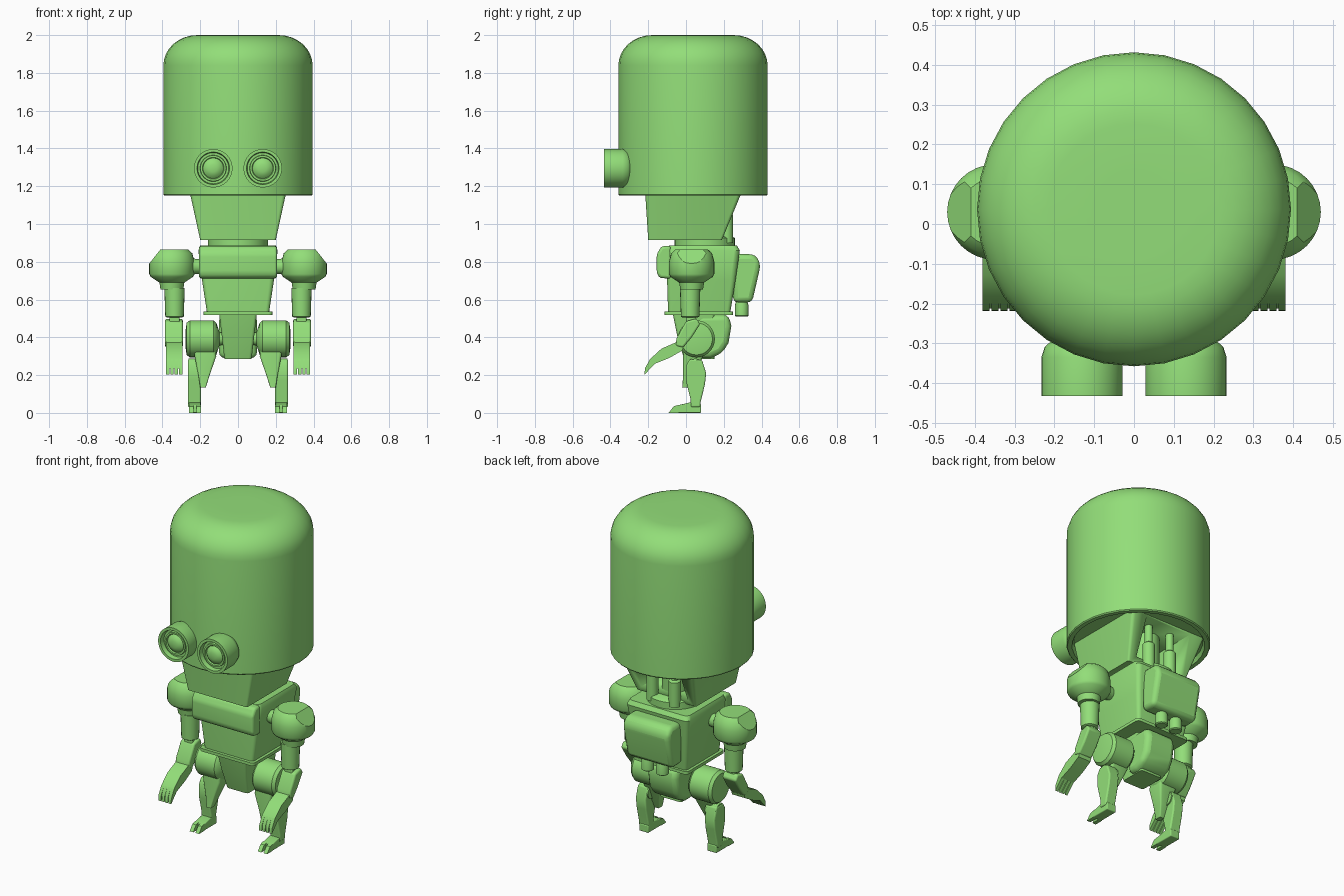
import bpy, bmesh, math
from mathutils import Matrix, Vector

if "Cube" in bpy.data.objects:
    bpy.data.objects.remove(bpy.data.objects["Cube"])

green = bpy.data.materials.new("robot green")
green.diffuse_color = (0.29, 0.73, 0.19, 1)
green.use_nodes = True
green.node_tree.nodes["Principled BSDF"].inputs["Base Color"].default_value = green.diffuse_color


def finish(name, bm, mirror=False, bevel=0, angle=35):
    bmesh.ops.recalc_face_normals(bm, faces=bm.faces)
    me = bpy.data.meshes.new(name)
    bm.to_mesh(me)
    bm.free()
    ob = bpy.data.objects.new(name, me)
    bpy.context.collection.objects.link(ob)
    me.materials.append(green)
    if bevel:
        m = ob.modifiers.new("bevel", 'BEVEL')
        m.width, m.segments, m.limit_method = bevel, 3, 'ANGLE'
    if mirror:
        ob.modifiers.new("mirror", 'MIRROR').use_mirror_merge = False
    bpy.ops.object.select_all(action='DESELECT')
    bpy.context.view_layer.objects.active = ob
    ob.select_set(True)
    bpy.ops.object.shade_smooth_by_angle(angle=math.radians(angle))
    return ob


def skin(bm, rings):
    """Bridge equal rings of points and cap both ends."""
    vs = [[bm.verts.new(p) for p in r] for r in rings]
    n = len(vs[0])
    for a, b in zip(vs, vs[1:]):
        for i in range(n):
            bm.faces.new((a[i], a[(i + 1) % n], b[(i + 1) % n], b[i]))
    bm.faces.new(vs[0])
    bm.faces.new(vs[-1])


def lathe(name, center, profile, axis='z', seg=32, **kw):
    """Turn (radius, height) pairs around an axis through center."""
    rot = {'z': Matrix(), 'x': Matrix.Rotation(math.pi / 2, 4, 'Y'),
           'y': Matrix.Rotation(math.pi / 2, 4, 'X')}[axis]
    rings = []
    for r, h in profile:
        rings.append([rot @ Vector((r * math.cos(math.tau * i / seg),
                                    r * math.sin(math.tau * i / seg), h)) + Vector(center)
                      for i in range(seg)])
    bm = bmesh.new()
    skin(bm, rings)
    return finish(name, bm, **kw)


def loft(name, sections, **kw):
    """Stack rounded rectangles: (z, x0, x1, y0, y1, corner radius)."""
    rings = []
    for z, x0, x1, y0, y1, r in sections:
        ring = []
        for k, (cx, cy) in enumerate(((x1 - r, y1 - r), (x0 + r, y1 - r),
                                      (x0 + r, y0 + r), (x1 - r, y0 + r))):
            for j in range(5):
                a = math.pi / 2 * (k + j / 4)
                ring.append((cx + r * math.cos(a), cy + r * math.sin(a), z))
        rings.append(ring)
    bm = bmesh.new()
    skin(bm, rings)
    return finish(name, bm, **kw)


def prism(name, pts, x0, x1, **kw):
    """Extrude a (y, z) side profile from x0 to x1."""
    bm = bmesh.new()
    skin(bm, [[(x, y, z) for y, z in pts] for x in (x0, x1)])
    return finish(name, bm, **kw)


def box_cutter(name, lo, hi, target):
    bm = bmesh.new()
    skin(bm, [[(x, lo[1], lo[2]), (x, hi[1], lo[2]), (x, hi[1], hi[2]), (x, lo[1], hi[2])]
              for x in (lo[0], hi[0])])
    cutter = finish(name, bm)
    cutter.hide_render = True
    cutter.hide_set(True)
    m = target.modifiers.new("cut", 'BOOLEAN')
    m.operation, m.object, m.solver = 'DIFFERENCE', cutter, 'EXACT'


# Head dome with a rounded crown and a recessed underside
crown = [(0.215 + 0.18 * math.cos(t), 1.84 + 0.16 * math.sin(t))
         for t in [math.pi / 2 * i / 8 for i in range(9)]]
lathe("head_dome", (0, 0.037, 0), [(0.355, 1.175), (0.365, 1.15), (0.39, 1.15), (0.395, 1.156)]
      + crown + [(0.1, 2.0)])

# Goggle eyes: barrel, stepped rim and domed lens
lathe("eye", (0.131, 0, 1.295),
      [(0.05, 0.285), (0.075, 0.292), (0.094, 0.31), (0.102, 0.335), (0.102, 0.433),
       (0.086, 0.433), (0.082, 0.405), (0.07, 0.405), (0.068, 0.418), (0.058, 0.418),
       (0.054, 0.41), (0.04, 0.423), (0.02, 0.43)], axis='y', mirror=True)

# Jaw block, hollowed at the back for the neck
jaw = loft("jaw", [(0.915, -0.2, 0.2, -0.2, 0.19, 0.012), (1.18, -0.258, 0.258, -0.217, 0.3, 0.02)])
box_cutter("jaw_cutter", (-0.155, 0.03, 0.95), (0.155, 0.5, 1.165), jaw)

# Neck
lathe("neck_base", (0, 0.1, 0), [(0.16, 0.87), (0.16, 0.925), (0.145, 0.935)])
lathe("neck_column", (0, 0.1, 0), [(0.075, 0.92), (0.075, 1.18)], seg=24)
lathe("neck_pipe", (0.075, 0.215, 0), [(0.034, 0.9), (0.034, 1.05), (0.022, 1.06), (0.022, 1.18)],
      seg=16, mirror=True)

# Torso, chest plate and belt
loft("torso", [(0.535, -0.165, 0.165, -0.095, 0.235, 0.02), (0.7, -0.19, 0.19, -0.1, 0.262, 0.025),
               (0.86, -0.21, 0.21, -0.1, 0.285, 0.03), (0.885, -0.2, 0.2, -0.09, 0.27, 0.03)])
prism("chest_plate", [(-0.08, 0.71), (-0.14, 0.715), (-0.155, 0.74), (-0.155, 0.84), (-0.13, 0.882),
                      (-0.08, 0.885)], -0.207, 0.207, bevel=0.014)
loft("belt", [(0.518, -0.182, 0.182, -0.113, 0.25, 0.02), (0.536, -0.182, 0.182, -0.113, 0.25, 0.02)])

# Backpack with two nozzles
prism("backpack", [(0.25, 0.84), (0.36, 0.84), (0.393, 0.8), (0.39, 0.76), (0.35, 0.585), (0.25, 0.585)],
      -0.155, 0.155, bevel=0.025)
lathe("backpack_nozzle", (0.05, 0.295, 0), [(0.03, 0.51), (0.036, 0.515), (0.036, 0.57), (0.026, 0.6)],
      seg=16, mirror=True)

# Pelvis: tapered front plate and rounded rear
loft("pelvis_front", [(0.285, -0.072, 0.072, -0.01, 0.15, 0.015), (0.4, -0.085, 0.085, -0.045, 0.15, 0.015),
                      (0.525, -0.1, 0.1, -0.07, 0.15, 0.015)])
prism("pelvis_rear", [(0.06, 0.52), (0.225, 0.52), (0.24, 0.46), (0.225, 0.37), (0.19, 0.315),
                      (0.13, 0.29), (0.06, 0.29)], -0.1, 0.1, bevel=0.03)

# Hips
lathe("hip_drum", (0, 0.055, 0.392), [(0.03, 0.07), (0.035, 0.098), (0.085, 0.115), (0.098, 0.13),
                                      (0.098, 0.255), (0.085, 0.272), (0.05, 0.277)], axis='x', mirror=True)

# Legs
loft("thigh", [(0.135, 0.17, 0.2, -0.02, 0.02, 0.005), (0.2, 0.15, 0.21, -0.015, 0.05, 0.008),
               (0.3, 0.115, 0.23, -0.015, 0.09, 0.015), (0.36, 0.12, 0.24, -0.01, 0.12, 0.02)], mirror=True)
lathe("knee", (0, 0.05, 0.245), [(0.043, 0.19), (0.043, 0.262)], axis='x', seg=16, mirror=True)
prism("shin", [(0.0, 0.25), (0.02, 0.285), (0.085, 0.28), (0.107, 0.21), (0.1, 0.15), (0.078, 0.06),
               (0.075, 0.03), (0.025, 0.03), (0.025, 0.07), (0.0, 0.17)], 0.197, 0.265, mirror=True,
      bevel=0.008)
prism("foot", [(-0.045, 0.0), (0.08, 0.0), (0.08, 0.045), (0.02, 0.055), (-0.045, 0.04)], 0.197, 0.26,
      mirror=True, bevel=0.005)
for name, x in (("inner_toe", 0.197), ("outer_toe", 0.236)):
    prism(name, [(-0.092, 0.0), (-0.04, 0.0), (-0.04, 0.042), (-0.065, 0.035)], x, x + 0.024, mirror=True)

# Shoulder pad with a slanted outer facet, and its link to the torso
pad = lathe("shoulder_pad", (0.35, 0.03, 0),
            [(0.06, 0.652), (0.066, 0.69), (0.112, 0.72), (0.12, 0.735), (0.12, 0.8), (0.108, 0.845),
             (0.085, 0.866)])
bm = bmesh.new()
bm.from_mesh(pad.data)
cut = bmesh.ops.bisect_plane(bm, geom=bm.verts[:] + bm.edges[:] + bm.faces[:], plane_co=(0.41, 0.03, 0.866),
                             plane_no=(0.78, 0, 0.62), clear_outer=True)
bmesh.ops.edgeloop_fill(bm, edges=[e for e in cut['geom_cut'] if isinstance(e, bmesh.types.BMEdge)])
bm.to_mesh(pad.data)
bm.free()
pad.modifiers.new("mirror", 'MIRROR').use_mirror_merge = False
lathe("shoulder_link", (0, 0.03, 0.775), [(0.03, 0.17), (0.04, 0.21), (0.04, 0.225), (0.055, 0.26)],
      axis='x', seg=20, mirror=True)

# Arms
lathe("upper_arm", (0.336, 0.022, 0), [(0.04, 0.505), (0.049, 0.51), (0.054, 0.66)], seg=20, mirror=True)
prism("elbow", [(0.0, 0.53), (0.05, 0.53), (0.06, 0.46), (0.03, 0.43), (0.0, 0.45)], 0.31, 0.362,
      mirror=True, bevel=0.006)
prism("forearm", [(0.0, 0.485), (0.055, 0.5), (0.075, 0.47), (0.03, 0.4), (-0.015, 0.345),
                  (-0.055, 0.355), (-0.05, 0.395)], 0.292, 0.386, mirror=True, bevel=0.01)

# Claw hands with four finger tips
prism("hand", [(0.0, 0.39), (-0.05, 0.375), (-0.13, 0.34), (-0.19, 0.285), (-0.213, 0.235),
               (-0.165, 0.26), (-0.09, 0.29), (-0.02, 0.33)], 0.295, 0.381, mirror=True)
for i in range(4):
    x = 0.295 + i * 0.0227
    prism(f"finger_{i + 1}", [(-0.19, 0.285), (-0.218, 0.235), (-0.219, 0.203), (-0.165, 0.26)],
          x, x + 0.018, mirror=True)
